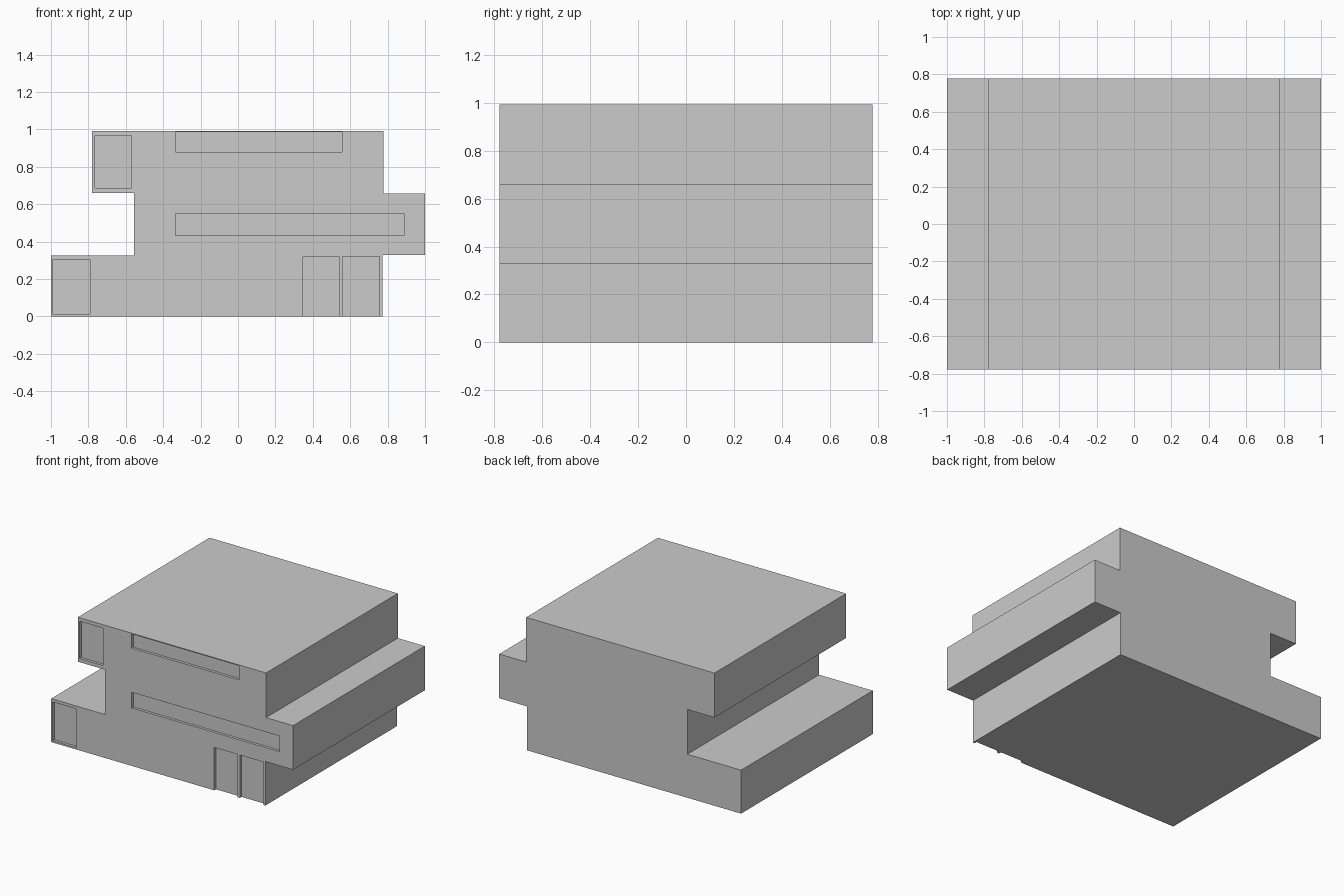
import bpy, bmesh

if "Cube" in bpy.data.objects:
    bpy.data.objects.remove(bpy.data.objects["Cube"])

HALF_DEPTH = 0.778
RECESS = 0.02

def make_object(name, bm):
    bmesh.ops.recalc_face_normals(bm, faces=bm.faces)
    mesh = bpy.data.meshes.new(name)
    bm.to_mesh(mesh)
    bm.free()
    obj = bpy.data.objects.new(name, mesh)
    bpy.context.collection.objects.link(obj)
    return obj

# Three staggered storeys as one stepped outline, extruded front to back
outline = [(-1, 0), (0.772, 0), (0.772, 0.328), (1, 0.328), (1, 0.658),
           (0.777, 0.658), (0.777, 0.992), (-0.78, 0.992), (-0.78, 0.66),
           (-0.556, 0.66), (-0.556, 0.325), (-1, 0.325)]
bm = bmesh.new()
front = bm.faces.new([bm.verts.new((x, -HALF_DEPTH, z)) for x, z in outline])
extruded = bmesh.ops.extrude_face_region(bm, geom=[front], use_keep_orig=True)
moved = [g for g in extruded["geom"] if isinstance(g, bmesh.types.BMVert)]
bmesh.ops.translate(bm, verts=moved, vec=(0, 2 * HALF_DEPTH, 0))
building = make_object("building", bm)

# Shallow window and door recesses in the front: x0, x1, z0, z1
openings = {
    "upper_corner_window": (-0.765, -0.57, 0.687, 0.966),
    "lower_corner_window": (-0.988, -0.79, 0.013, 0.303),
    "middle_strip_window": (-0.335, 0.888, 0.433, 0.55),
    "upper_strip_window": (-0.335, 0.555, 0.88, 0.985),
    "left_door": (0.348, 0.54, -0.1, 0.32),
    "right_door": (0.56, 0.757, -0.1, 0.32),
}
bm = bmesh.new()
for x0, x1, z0, z1 in openings.values():
    y0, y1 = -HALF_DEPTH - 0.1, -HALF_DEPTH + RECESS
    box = bmesh.ops.create_cube(bm, size=1)["verts"]
    bmesh.ops.scale(bm, verts=box, vec=(x1 - x0, y1 - y0, z1 - z0))
    bmesh.ops.translate(bm, verts=box,
                        vec=((x0 + x1) / 2, (y0 + y1) / 2, (z0 + z1) / 2))
cutter = make_object("opening_cutter", bm)
cutter.hide_render = True
cutter.hide_viewport = True

cut = building.modifiers.new("openings", 'BOOLEAN')
cut.operation = 'DIFFERENCE'
cut.solver = 'EXACT'
cut.object = cutter
